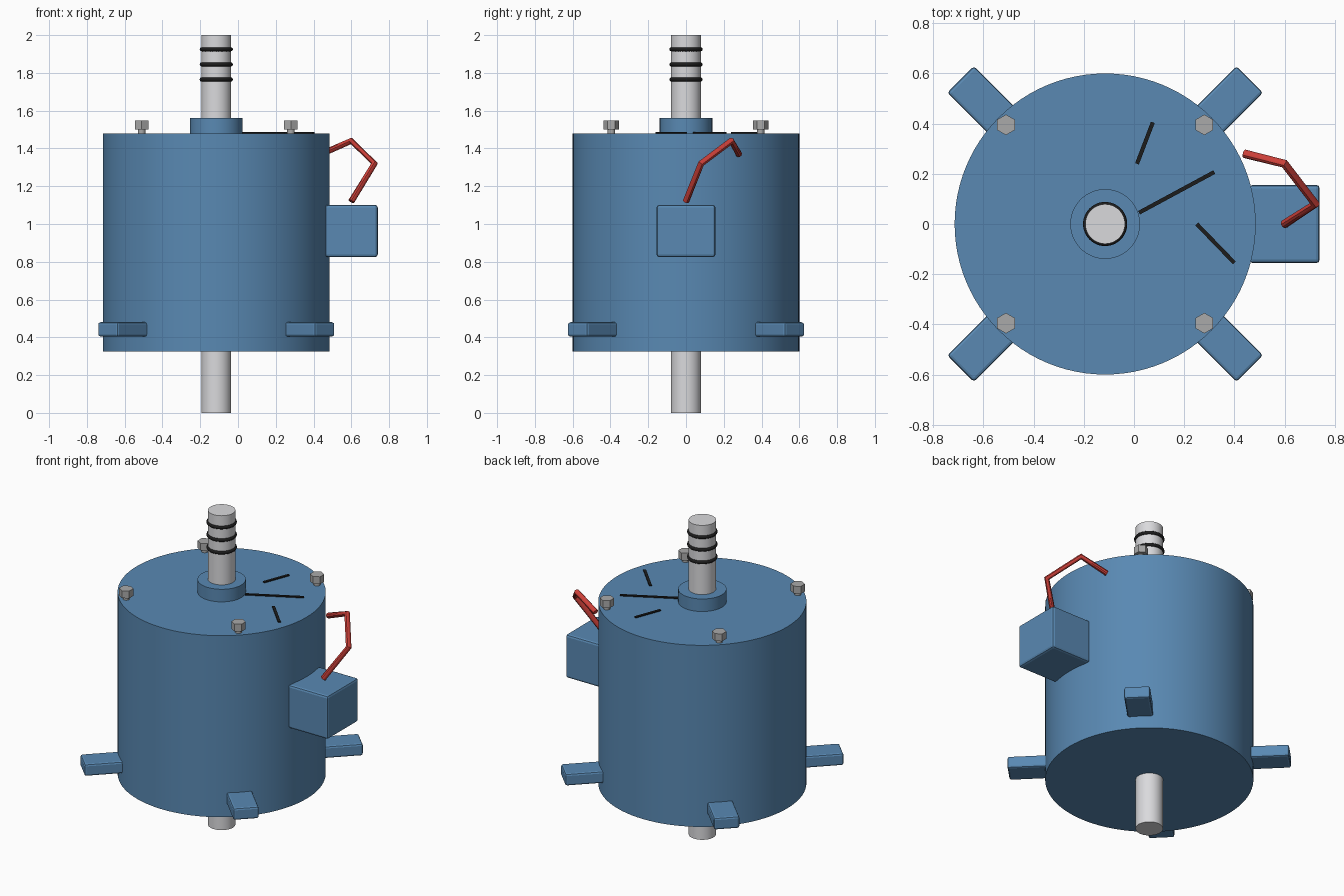
import bpy
import math

if "Cube" in bpy.data.objects:
    bpy.data.objects.remove(bpy.data.objects["Cube"])

AXIS_X = -0.115   # the drum is offset because the terminal box sticks out on +x


def material(name, rgb):
    m = bpy.data.materials.new(name)
    m.diffuse_color = (*rgb, 1)
    m.use_nodes = True
    m.node_tree.nodes["Principled BSDF"].inputs["Base Color"].default_value = m.diffuse_color
    return m


BLUE = material("blue_paint", (0.10, 0.25, 0.45))
STEEL = material("light_steel", (0.70, 0.70, 0.72))
BOLT = material("grey_bolt", (0.40, 0.40, 0.40))
BLACK = material("black_rubber", (0.012, 0.012, 0.012))
RED = material("red_cable", (0.60, 0.05, 0.04))


def finish(name, mat, smooth=False):
    o = bpy.context.object
    o.name = name
    o.data.materials.append(mat)
    if smooth:
        bpy.ops.object.shade_smooth_by_angle(angle=math.radians(35))
    return o


def cylinder(name, mat, r, z0, z1, x=AXIS_X, y=0, sides=64):
    bpy.ops.mesh.primitive_cylinder_add(vertices=sides, radius=r, depth=z1 - z0,
                                        location=(x, y, (z0 + z1) / 2))
    return finish(name, mat, sides > 8)


def box(name, mat, loc, size, angle=0, bevel=0):
    bpy.ops.mesh.primitive_cube_add(size=1, location=loc, rotation=(0, 0, angle))
    o = bpy.context.object
    o.scale = size
    bpy.ops.object.transform_apply(location=False, rotation=False, scale=True)
    if bevel:
        b = o.modifiers.new("edge_bevel", 'BEVEL')
        b.width = bevel
        b.segments = 2
    return finish(name, mat)


# Housing, collar and through shaft
cylinder("housing", BLUE, 0.6, 0.325, 1.48, sides=96)
cylinder("collar", BLUE, 0.139, 1.47, 1.56)
cylinder("shaft", STEEL, 0.079, 0, 2.0)

# Rubber rings on the shaft
for i, z in enumerate((1.765, 1.845, 1.925)):
    bpy.ops.mesh.primitive_torus_add(location=(AXIS_X, 0, z), major_radius=0.077,
                                     minor_radius=0.011, major_segments=48,
                                     minor_segments=12)
    finish(f"shaft_ring_{i + 1}", BLACK, True)

# Four diagonal feet and four hex bolts
for i in range(4):
    a = math.radians(45 + 90 * i)
    c, s = math.cos(a), math.sin(a)
    box(f"foot_{i + 1}", BLUE, (AXIS_X + 0.665 * c, 0.665 * s, 0.442),
        (0.30, 0.15, 0.076), a, 0.012)
    bx, by = AXIS_X + 0.559 * c, 0.559 * s
    cylinder(f"bolt_shank_{i + 1}", BOLT, 0.02, 1.47, 1.505, bx, by, 16)
    cylinder(f"bolt_head_{i + 1}", BOLT, 0.041, 1.50, 1.547, bx, by, 6)

# Terminal box on the side
box("terminal_box", BLUE, (0.60, 0, 0.963), (0.28, 0.312, 0.276), 0, 0.014)

# Bent cable from the terminal box to the housing
curve = bpy.data.curves.new("cable_path", 'CURVE')
curve.dimensions = '3D'
curve.bevel_depth = 0.017
curve.bevel_resolution = 3
curve.use_fill_caps = True
path = [(0.60, 0, 1.12), (0.723, 0.08, 1.32), (0.60, 0.24, 1.44), (0.44, 0.28, 1.37)]
spline = curve.splines.new('POLY')
spline.points.add(len(path) - 1)
for p, co in zip(spline.points, path):
    p.co = (*co, 1)
cable = bpy.data.objects.new("cable", curve)
bpy.context.collection.objects.link(cable)
bpy.ops.object.select_all(action='DESELECT')
cable.select_set(True)
bpy.context.view_layer.objects.active = cable
bpy.ops.object.convert(target='MESH')
finish("cable", RED, True)

# Thin dark strips on the lid
strips = [((0.02, 0.045), (0.32, 0.207)),
          ((0.012, 0.24), (0.075, 0.405)),
          ((0.25, 0.0), (0.40, -0.155))]
for i, ((x0, y0), (x1, y1)) in enumerate(strips):
    box(f"lid_strip_{i + 1}", BLACK, ((x0 + x1) / 2, (y0 + y1) / 2, 1.482),
        (math.hypot(x1 - x0, y1 - y0), 0.016, 0.009),
        math.atan2(y1 - y0, x1 - x0))
